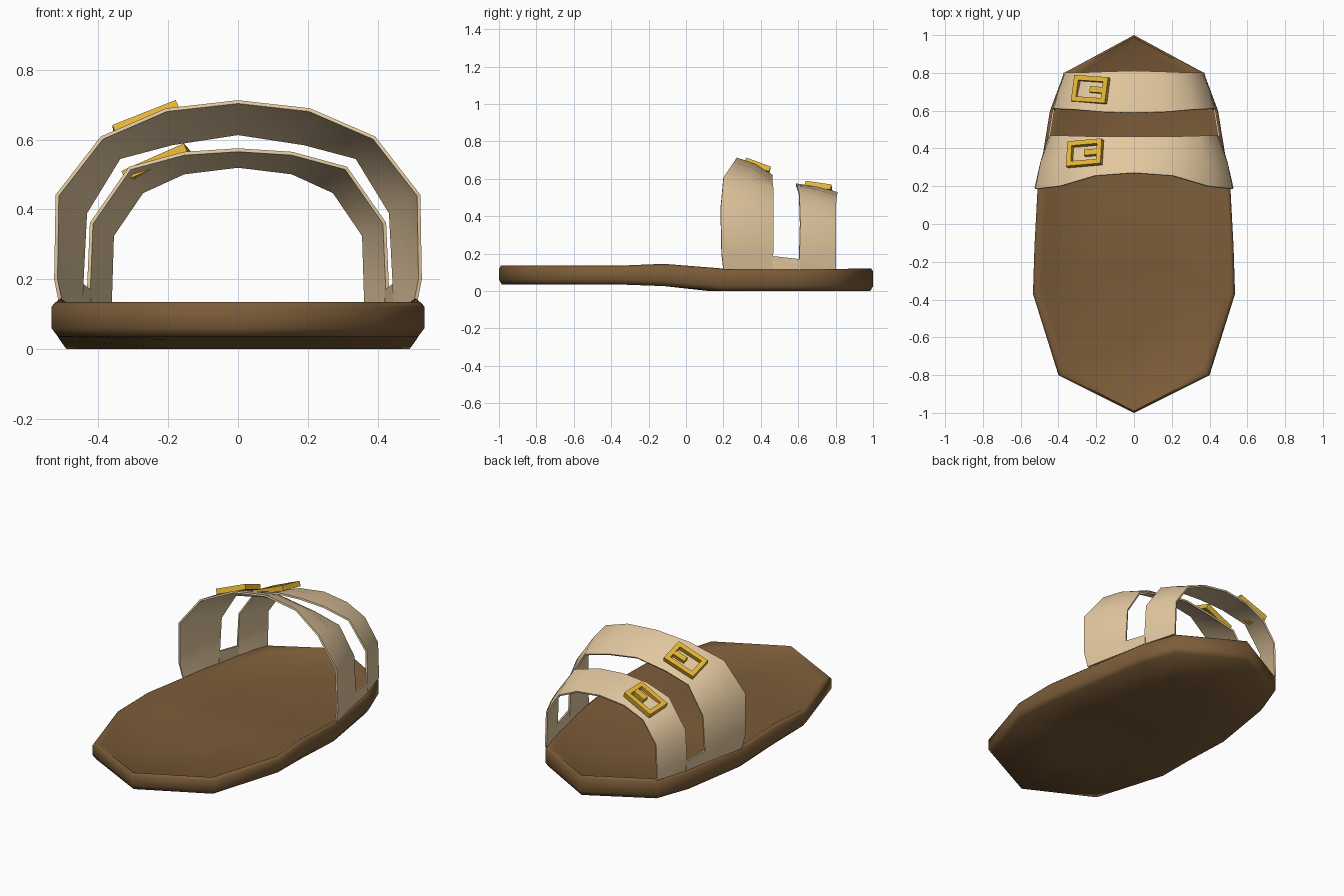
import bpy, bmesh, math
from mathutils import Vector, Matrix

if "Cube" in bpy.data.objects:
    bpy.data.objects.remove(bpy.data.objects["Cube"])


def material(name, color):
    m = bpy.data.materials.new(name)
    m.diffuse_color = (*color, 1)
    m.use_nodes = True
    m.node_tree.nodes["Principled BSDF"].inputs["Base Color"].default_value = m.diffuse_color
    return m


BROWN = material("brown_leather", (0.20, 0.107, 0.04))
TAN = material("tan_leather", (0.77, 0.58, 0.35))
GOLD = material("gold_metal", (0.78, 0.46, 0.035))


def make_object(name, verts, faces, mat, angle, thickness=0):
    me = bpy.data.meshes.new(name)
    me.from_pydata(verts, [], faces)
    bm = bmesh.new()
    bm.from_mesh(me)
    bmesh.ops.recalc_face_normals(bm, faces=bm.faces)
    bm.to_mesh(me)
    bm.free()
    me.materials.append(mat)
    ob = bpy.data.objects.new(name, me)
    bpy.context.collection.objects.link(ob)
    bpy.ops.object.select_all(action='DESELECT')
    ob.select_set(True)
    bpy.context.view_layer.objects.active = ob
    if thickness:
        s = ob.modifiers.new("thickness", 'SOLIDIFY')
        s.thickness, s.offset = thickness, 0
        bpy.ops.object.modifier_apply(modifier=s.name)
    bpy.ops.object.shade_smooth_by_angle(angle=math.radians(angle))
    return ob


# Sole: half outline from heel to toe as (x, y, bottom z, top z)
half = [(0, -1, .035, .135), (.4, -.8, .035, .135), (.535, -.37, .035, .135),
        (.527, -.12, .026, .145), (.51, .2, 0, .12), (.445, .6, 0, .118),
        (.37, .8, 0, .118), (0, 1, 0, .12)]
outline = half + [(-x, y, b, t) for x, y, b, t in half[-2:0:-1]]
n = len(outline)
# Rings from the underside, up the wall, over the rim, into the shallow footbed
# (x scale, y scale, offset from bottom or top, measured from top?)
rings = [(.35, .6, 0, False), (.965, .985, 0, False), (1, 1, .025, False),
         (1, 1, -.015, True), (.965, .99, 0, True),
         (.91, .95, -.02, True), (.35, .6, -.025, True)]
verts = [(x * sx, y * sy, (t if top else b) + dz)
         for sx, sy, dz, top in rings for x, y, b, t in outline]
faces = [(r * n + i, r * n + (i + 1) % n, (r + 1) * n + (i + 1) % n, (r + 1) * n + i)
         for r in range(len(rings) - 1) for i in range(n)]
h = n // 2
for base in (0, (len(rings) - 1) * n):
    faces.append((base, base + 1, base + n - 1))
    faces.append((base + h, base + h + 1, base + h - 1))
    for i in range(1, h - 1):
        faces.append((base + i, base + i + 1, base + n - i - 1, base + n - i))
make_object("sole", verts, faces, BROWN, 80)


def strap(name, front, back, bulge):
    """Arched band between two half edges, given from the base to the crown."""
    full = lambda e: e + [(-x, y, z) for x, y, z in e[-2::-1]]
    f, b = [Vector(p) for p in full(front)], [Vector(p) for p in full(back)]
    mid = []
    for p, q in zip(f, b):
        m = (p + q) / 2
        out = Vector((m.x, 0, m.z - .15)).normalized()
        mid.append(m + out * bulge * min(1, max(0, (m.z - .12) * 5)))
    k = len(f)
    faces = [(r * k + i, r * k + i + 1, (r + 1) * k + i + 1, (r + 1) * k + i)
             for r in range(2) for i in range(k - 1)]
    make_object(name, f + mid + b, faces, TAN, 50, .01)


# Straps
strap("instep_strap",
      [(.505, .2, .115), (.522, .19, .2), (.518, .185, .44), (.39, .2, .605),
       (.205, .255, .685), (0, .27, .708)],
      [(.45, .465, .115), (.447, .465, .2), (.437, .467, .39), (.34, .465, .548),
       (.19, .46, .588), (0, .46, .617)], .015)
strap("toe_strap",
      [(.422, .605, .115), (.428, .605, .17), (.42, .61, .36), (.31, .605, .518),
       (.155, .592, .56), (0, .588, .57)],
      [(.367, .8, .115), (.365, .8, .17), (.36, .8, .325), (.275, .8, .45),
       (.155, .805, .505), (0, .81, .524)], .006)

# Low side bands joining the two straps
for side, word in ((1, "right"), (-1, "left")):
    x0, y0, x1, y1 = side * .45, .46, side * .425, .61
    make_object(word + "_strap_link",
                [(x0, y0, .11), (x1, y1, .11), (x1, y1, .17), (x0, y0, .187)],
                [(0, 1, 2, 3)], TAN, 30, .01)


def buckle(name, loc, slope_x, slope_y, yaw):
    """Rectangular frame with a prong pointing in from its right side."""
    w, h, t, d = .098, .07, .026, .015
    verts, faces = [], []
    for sx, sy in ((w, h), (w - t, h - t)):
        for z in (-d, d):
            verts += [(-sx, -sy, z), (sx, -sy, z), (sx, sy, z), (-sx, sy, z)]
    for i in range(4):
        j = (i + 1) % 4
        faces += [(i, j, j + 4, i + 4), (i + 8, j + 8, j + 12, i + 12),
                  (i, j, j + 8, i + 8), (i + 4, j + 4, j + 12, i + 12)]
    x0, x1, y = 0.0, w - t + .008, .016
    k = len(verts)
    for z in (-d, d * .8):
        verts += [(x0, -y, z), (x1, -y, z), (x1, y, z), (x0, y, z)]
    faces += [(k, k + 1, k + 2, k + 3), (k + 4, k + 5, k + 6, k + 7)]
    faces += [(k + i, k + (i + 1) % 4, k + (i + 1) % 4 + 4, k + i + 4) for i in range(4)]
    ob = make_object(name, verts, faces, GOLD, 30)
    nz = Vector((-slope_x, -slope_y, 1)).normalized()
    ax = Vector((math.cos(yaw), math.sin(yaw), 0))
    ax = (ax - nz * ax.dot(nz)).normalized()
    ay = nz.cross(ax)
    rot = Matrix((ax, ay, nz)).transposed().to_4x4()
    ob.data.transform(Matrix.Translation(loc) @ rot)


# Buckles
buckle("instep_buckle", (-.26, .375, .64), .43, -.4, -.06)
buckle("toe_buckle", (-.23, .712, .526), .43, -.2, -.13)
